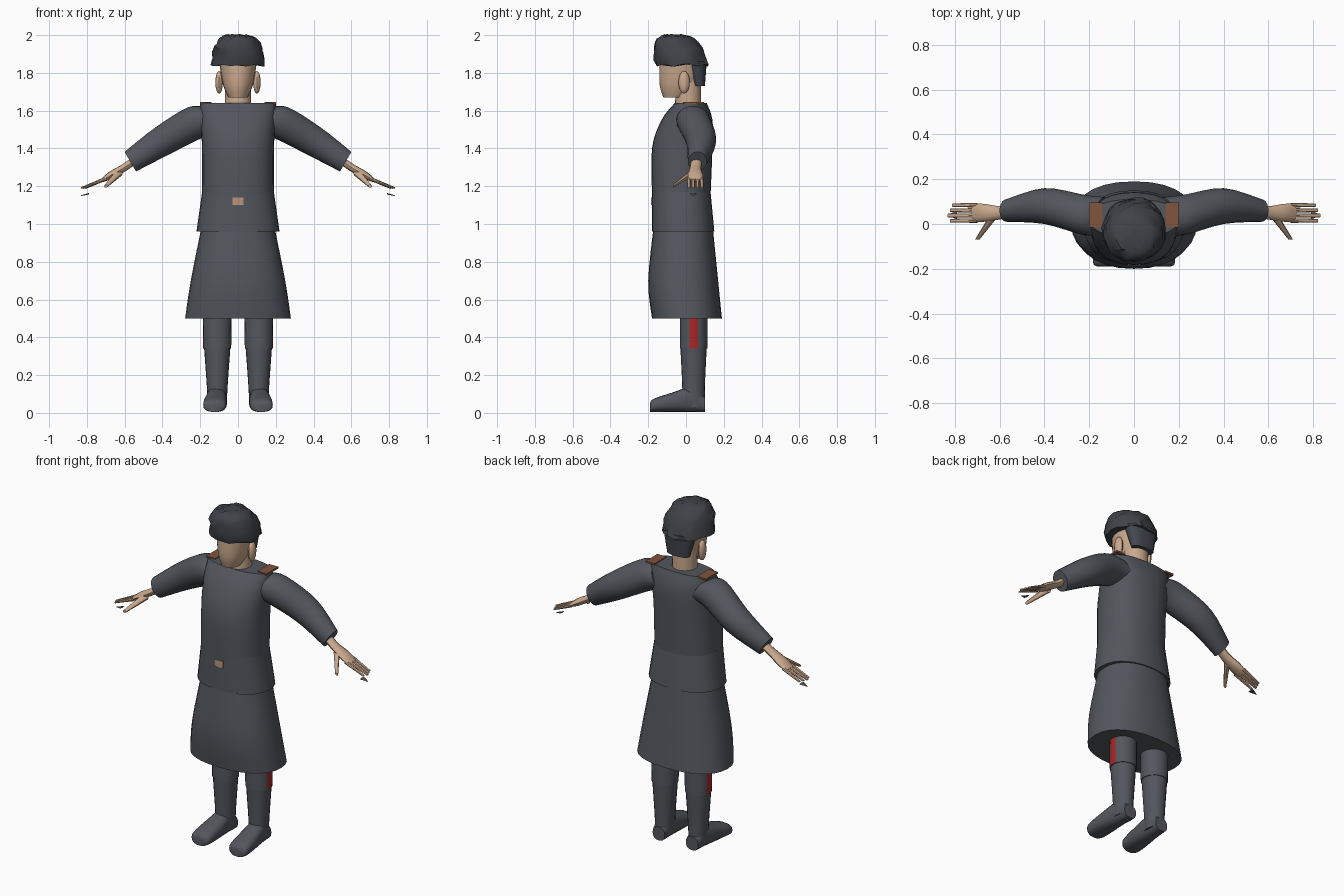
import bpy, bmesh, math, random
from mathutils import Vector

random.seed(4)
if "Cube" in bpy.data.objects:
    bpy.data.objects.remove(bpy.data.objects["Cube"])

SIDEWAYS, BACKWARD, UPWARD = Vector((1, 0, 0)), Vector((0, 1, 0)), Vector((0, 0, 1))
parts = []


def material(name, *colour):
    mat = bpy.data.materials.new(name)
    mat.use_nodes = True
    mat.diffuse_color = (*colour, 1)
    mat.node_tree.nodes["Principled BSDF"].inputs["Base Color"].default_value = (*colour, 1)
    return mat


cloth = material("slate cloth", .085, .095, .11)
fur = material("dark fur", .05, .055, .065)
hair = material("dark hair", .055, .065, .08)
skin = material("skin", .6, .4, .27)
red = material("stripe red", .4, .02, .02)
brown = material("shoulder brown", .22, .09, .05)
tan = material("buckle tan", .5, .3, .2)


def finish(name, bm, mat):
    bmesh.ops.recalc_face_normals(bm, faces=bm.faces)
    mesh = bpy.data.meshes.new(name)
    bm.to_mesh(mesh)
    bm.free()
    part = bpy.data.objects.new(name, mesh)
    bpy.context.collection.objects.link(part)
    mesh.materials.append(mat)
    parts.append(part)
    return part


def solid(name, centre, size, mat, rounded=False):
    """Box or ellipsoid of the given full size."""
    bm = bmesh.new()
    if rounded:
        bmesh.ops.create_uvsphere(bm, u_segments=12, v_segments=8, radius=.5)
    else:
        bmesh.ops.create_cube(bm, size=1)
    bmesh.ops.scale(bm, vec=size, verts=bm.verts)
    bmesh.ops.translate(bm, vec=centre, verts=bm.verts)
    return finish(name, bm, mat)


def spline(rings, steps):
    """Smooth curve through control rings, applied to positions and sizes alike."""
    last = len(rings) - 1
    result = []
    for i in range(last):
        neighbours = (rings[max(i - 1, 0)], rings[i], rings[i + 1], rings[min(i + 2, last)])
        for step in range(steps):
            t = step / steps
            result.append([
                b + t * ((c - a) + t * ((2 * a - 5 * b + 4 * c - d) + t * (3 * (b - c) + d - a))) / 2
                for a, b, c, d in zip(*neighbours)])
    return result + [list(rings[last])]


def loft(name, rings, mat, side, along, sides=20, power=2, steps=4, jitter=0):
    """Skin over rings (x, y, z, half size along side, half size across it)."""
    bm = bmesh.new()
    across = Vector(along).cross(side).normalized()
    loops = []
    for x, y, z, wide, deep in spline(rings, steps):
        loop = []
        for k in range(sides):
            angle = math.tau * k / sides
            c, s = [math.copysign(abs(v) ** (2 / power), v)
                    for v in (math.cos(angle), math.sin(angle))]
            point = Vector((x, y, z)) + side * c * wide + across * s * deep
            point += Vector([random.uniform(-jitter, jitter) for axis in range(3)])
            loop.append(bm.verts.new(point))
        loops.append(loop)
    for lower, upper in zip(loops, loops[1:]):
        for k in range(sides):
            bm.faces.new((lower[k - 1], lower[k], upper[k], upper[k - 1]))
    bm.faces.new(loops[0])
    bm.faces.new(loops[-1])
    return finish(name, bm, mat)


def column(name, rows, mat, **options):
    """Upright loft from rows (height, half width, front, back)."""
    rings = [(0, (front + back) / 2, z, wide, (back - front) / 2)
             for z, wide, front, back in rows]
    return loft(name, rings, mat, SIDEWAYS, UPWARD, **options)


# Coat: chest, belted waist and flared skirt
coat = dict(mat=cloth, sides=28, power=2.3)
column("coat_chest", [(1.64, .2, -.06, .11), (1.55, .2, -.13, .14),
                      (1.4, .19, -.18, .14), (1.15, .19, -.18, .13)], **coat)
column("coat_waist", [(1.17, .19, -.18, .13), (.96, .22, -.18, .15)], **coat)
column("coat_skirt", [(1, .19, -.17, .14), (.7, .25, -.2, .17), (.5, .28, -.18, .19)], **coat)
solid("belt_buckle", (0, -.18, 1.12), (.06, .01, .04), tan)

# Head and hair
column("neck", [(1.6, .07, -.06, .08), (1.8, .07, -.05, .08)], skin)
column("head", [(1.67, .05, -.12, 0), (1.74, .08, -.14, .07), (1.86, .1, -.14, .1)], skin)
column("back_hair", [(1.73, .07, .04, .1), (1.86, .1, 0, .11)], hair, power=2.4)

# Crumpled fur hat, a blunt dome leaning forward
dome = []
for k in range(8):
    angle = math.radians(12 * k)
    rise, radius = math.sin(angle), .14 * math.sqrt(math.cos(angle))
    dome.append((0, -.02 - .04 * rise, 1.84 + .16 * rise, radius, radius))
loft("fur_hat", dome, fur, SIDEWAYS, UPWARD, steps=1, jitter=.008)
solid("hat_badge", (0, -.16, 1.89), (.015, .01, .03), tan)

for sign, label in ((1, "left"), (-1, "right")):
    def limb(name, rings, mat, side, along, **options):
        rings = [(sign * x, *rest) for x, *rest in rings]
        return loft(f"{label}_{name}", rings, mat, side, along, **options)

    solid(label + "_ear", (sign * .1, -.01, 1.75), (.04, .06, .12), skin, rounded=True)

    # Sleeve and shoulder board
    slope = (sign * .85, 0, -.5)
    limb("sleeve", [(.13, .04, 1.55, .08, .08), (.22, .04, 1.54, .09, .09),
                    (.4, .08, 1.44, .08, .08), (.57, .06, 1.33, .05, .06)],
         cloth, BACKWARD, slope)
    solid(label + "_shoulder_board", (sign * .17, .04, 1.64), (.06, .11, .01), brown)

    # Hand with four fingers fanned by rule
    limb("palm", [(.53, .06, 1.35, .03, .02), (.6, .05, 1.3, .03, .02),
                  (.67, .05, 1.26, .04, .02), (.72, .05, 1.23, .04, .01)],
         skin, BACKWARD, slope, sides=12)
    for i, finger in enumerate(("index", "middle", "ring", "little")):
        y = .015 + .023 * i
        tip = .83 - .01 * abs(i - 1)
        limb(finger + "_finger", [(.7, y, 1.24, .01, .01), (tip, y, 1.19, .008, .005)],
             skin, BACKWARD, slope, sides=8)
    limb("thumb", [(.63, .03, 1.27, .02, .02), (.7, -.07, 1.2, .01, .008)],
         skin, SIDEWAYS, BACKWARD, sides=8)

    # Loose shard under the fingertips
    limb("shard", [(.79, .04, 1.16, .02, .004), (.83, .04, 1.15, .002, .002)],
         cloth, BACKWARD, SIDEWAYS, sides=4, steps=1)

    # Trouser leg with a red outer stripe
    leg = limb("trouser", [(.11, .04, .55, .077, .073), (.11, .04, .34, .074, .073)],
               cloth, SIDEWAYS, UPWARD)
    leg.data.materials.append(red)
    for face in leg.data.polygons:
        face.material_index = int(face.normal.x * sign > .95)

    # Boot: shaft, then foot from rows (y, half width, height)
    limb("boot_shaft", [(.11, .04, .35, .07, .07), (.11, .04, .14, .055, .06),
                        (.11, .04, .03, .05, .06)], cloth, SIDEWAYS, UPWARD)
    foot = [(.1, .04, .08), (.03, .05, .13), (-.08, .06, .1), (-.17, .06, .07), (-.19, .04, .05)]
    limb("boot_foot", [(.115 - y / 20, y, high / 2 + .005, wide, high / 2)
                       for y, wide, high in foot],
         cloth, SIDEWAYS, BACKWARD, power=2.5)

# Smooth shading with sharp creases kept
bpy.ops.object.select_all(action='DESELECT')
for part in parts:
    part.select_set(True)
bpy.context.view_layer.objects.active = parts[0]
bpy.ops.object.shade_smooth_by_angle(angle=math.radians(40))
